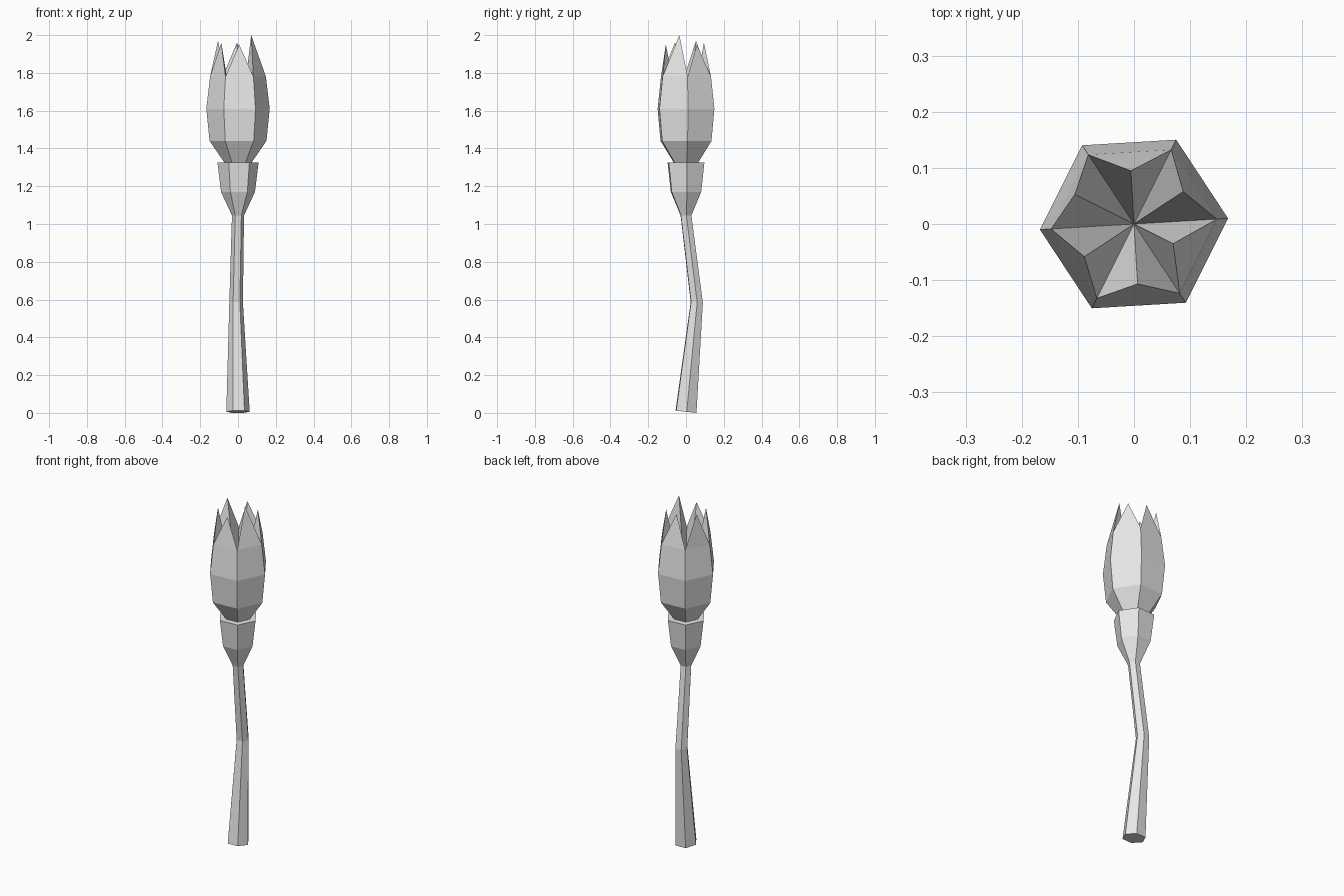
import bpy
import bmesh
from math import cos, sin, radians

SIDES = 6
TWIST = 3.4  # degrees, shared by every hexagonal section

cube = bpy.data.objects.get("Cube")
if cube:
    bpy.data.objects.remove(cube, do_unlink=True)

grey = bpy.data.materials.new("pale_grey")
grey.use_nodes = True
grey.diffuse_color = (0.8, 0.8, 0.8, 1)
grey.node_tree.nodes["Principled BSDF"].inputs["Base Color"].default_value = grey.diffuse_color


def polar(radius, step):
    a = radians(TWIST + step * 360 / SIDES)
    return radius * cos(a), radius * sin(a)


def ring(bm, radius, z, cx=0, cy=0, lean=0):
    """Hexagonal section; lean tilts it along y."""
    pts = [polar(radius, i) for i in range(SIDES)]
    return [bm.verts.new((cx + x, cy + y, z + lean * y)) for x, y in pts]


def loft(bm, rings):
    for low, high in zip(rings, rings[1:]):
        for i in range(SIDES):
            j = (i + 1) % SIDES
            bm.faces.new((low[i], low[j], high[j], high[i]))
    bm.faces.new(rings[0][::-1])


def finish(bm, name):
    bmesh.ops.recalc_face_normals(bm, faces=bm.faces[:])
    mesh = bpy.data.meshes.new(name)
    bm.to_mesh(mesh)
    bm.free()
    mesh.materials.append(grey)
    obj = bpy.data.objects.new(name, mesh)
    bpy.context.collection.objects.link(obj)


# Bent stem flaring into a capped cup
bm = bmesh.new()
sections = [
    ring(bm, 0.062, 0.006, lean=-0.11),
    ring(bm, 0.036, 0.585, -0.01, 0.057, lean=-0.05),
    ring(bm, 0.032, 1.045),
    ring(bm, 0.09, 1.17),
    ring(bm, 0.109, 1.325),
]
loft(bm, sections)
bm.faces.new(sections[-1])
finish(bm, "stem_and_cup")

# Flower head: faceted bulb, pointed petals and a hollow centre
bm = bmesh.new()
profile = [(0.072, 1.325), (0.151, 1.44), (0.168, 1.61), (0.148, 1.78)]
sections = [ring(bm, r, z) for r, z in profile]
loft(bm, sections)
rim = sections[-1]
heart = bm.verts.new((0, 0, 1.42))
petal_tips = [(0.105, 1.95), (0.095, 1.96), (0.118, 1.97),
              (0.106, 1.96), (0.107, 1.95), (0.078, 2.0)]
for i, (radius, z) in enumerate(petal_tips):
    a, b = rim[i], rim[(i + 1) % SIDES]
    tip = bm.verts.new((*polar(radius, i + 0.5), z))
    bm.faces.new((a, b, tip))
    bm.faces.new((a, tip, heart))
    bm.faces.new((tip, b, heart))
finish(bm, "flower_head")
